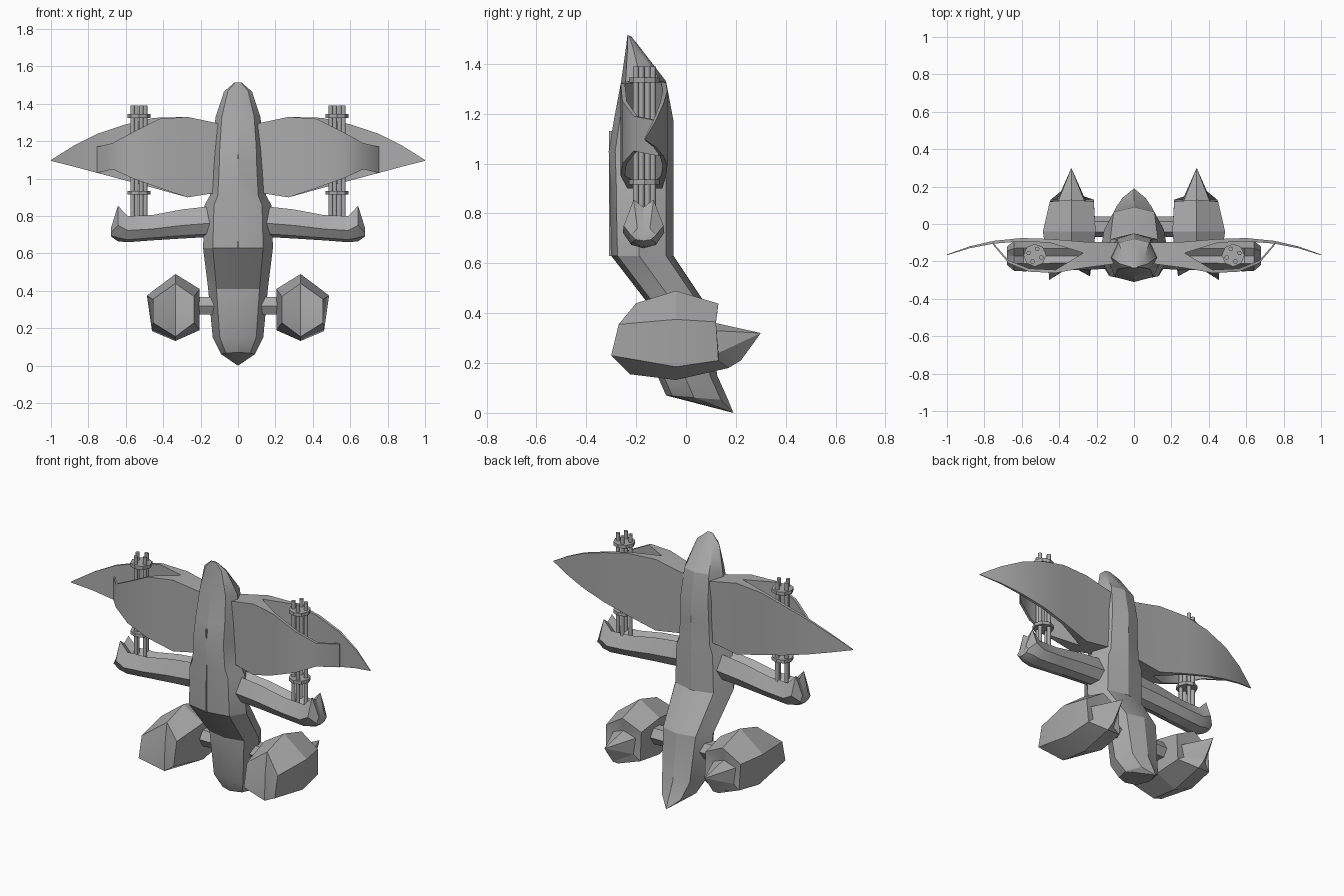
import bpy, bmesh, math
from mathutils import Matrix

cube = bpy.data.objects.get("Cube")
if cube:
    bpy.data.objects.remove(cube, do_unlink=True)

grey = bpy.data.materials.new("hull grey")
grey.use_nodes = True
GREY = (0.4, 0.4, 0.4, 1)
grey.diffuse_color = GREY
grey.node_tree.nodes["Principled BSDF"].inputs["Base Color"].default_value = GREY


def finish(name, bm, mirror=False, angle=25):
    """Turn a bmesh into a shaded object, optionally mirrored across x."""
    bmesh.ops.remove_doubles(bm, verts=bm.verts, dist=0.0005)
    bmesh.ops.recalc_face_normals(bm, faces=bm.faces)
    mesh = bpy.data.meshes.new(name)
    bm.to_mesh(mesh)
    bm.free()
    obj = bpy.data.objects.new(name, mesh)
    bpy.context.collection.objects.link(obj)
    mesh.materials.append(grey)
    if mirror:
        obj.modifiers.new("mirror", 'MIRROR').use_clip = False
    bpy.ops.object.select_all(action='DESELECT')
    obj.select_set(True)
    bpy.context.view_layer.objects.active = obj
    bpy.ops.object.shade_smooth_by_angle(angle=math.radians(angle))
    return obj


def loft(name, rings, mirror=False, angle=25):
    """Skin a series of rings; single-point rings close to a tip."""
    bm = bmesh.new()
    loops = [[bm.verts.new(p) for p in ring] for ring in rings]
    for a, b in zip(loops, loops[1:]):
        n = max(len(a), len(b))
        for i in range(n):
            j = (i + 1) % n
            if len(a) == 1:
                bm.faces.new((a[0], b[j], b[i]))
            elif len(b) == 1:
                bm.faces.new((a[i], a[j], b[0]))
            else:
                bm.faces.new((a[i], a[j], b[j], b[i]))
    for end in (loops[0], loops[-1]):
        if len(end) > 2:
            bm.faces.new(end)
    return finish(name, bm, mirror, angle)


# Fuselage: front z and y, back z and y, half width
def hull_ring(zf, yf, zb, yb, w):
    section = [(0, 0), (0.72, 0.1), (1, 0.45), (0.68, 0.88), (0, 1),
               (-0.68, 0.88), (-1, 0.45), (-0.72, 0.1)]
    return [(w * s, yf + (yb - yf) * t, zf + (zb - zf) * t) for s, t in section]


hull = [
    (1.515, -0.235, 1.51, -0.22, 0.02),
    (1.47, -0.24, 1.46, -0.18, 0.075),
    (1.33, -0.26, 1.33, -0.08, 0.12),
    (1.17, -0.29, 1.17, -0.05, 0.135),
    (1.05, -0.31, 1.05, -0.05, 0.14),
    (0.91, -0.305, 0.91, -0.05, 0.15),
    (0.86, -0.305, 0.86, -0.05, 0.178),
    (0.63, -0.30, 0.63, -0.05, 0.187),
    (0.41, -0.13, 0.42, 0.09, 0.16),
    (0.15, -0.115, 0.15, 0.125, 0.135),
    (0.07, -0.08, 0.05, 0.17, 0.09),
]
loft("fuselage", [hull_ring(*s) for s in hull] + [[(0, 0.19, 0)]])


# Wings and their front covers: x, outer y, inner y, top z, bottom z
def sheet_ring(x, outer, inner, top, bottom):
    return [(x, outer, top), (x, inner, top), (x, inner, bottom), (x, outer, bottom)]


wing = [
    (0.08, -0.10, -0.15, 1.29, 0.93),
    (0.27, -0.095, -0.155, 1.33, 0.90),
    (0.45, -0.08, -0.10, 1.325, 0.95),
    (0.60, -0.075, -0.093, 1.29, 0.99),
    (0.75, -0.09, -0.105, 1.24, 1.03),
    (0.88, -0.12, -0.13, 1.175, 1.065),
    (1.00, -0.163, -0.167, 1.10, 1.095),
]
cover = [
    (0.08, -0.21, -0.15, 1.29, 0.93),
    (0.27, -0.235, -0.155, 1.33, 0.90),
    (0.42, -0.262, -0.245, 1.32, 0.95),
    (0.56, -0.255, -0.238, 1.25, 1.00),
    (0.67, -0.21, -0.195, 1.19, 1.05),
    (0.755, -0.11, -0.098, 1.17, 1.03),
]
loft("wings", [sheet_ring(*s) for s in wing], True, 35)
loft("wing_covers", [sheet_ring(*s) for s in cover], True, 35)


# Gun arms: x, top z, bottom z, half depth, with a shallow trough on top
def arm_ring(x, top, bottom, d):
    h = top - bottom
    section = [(0, top - 0.03), (0.5, top), (1, bottom + 0.45 * h), (0.6, bottom + 0.1 * h),
               (0, bottom), (-0.6, bottom + 0.1 * h), (-1, bottom + 0.45 * h), (-0.5, top)]
    return [(x, -0.17 + d * s, z) for s, z in section]


arm = [
    (0.12, 0.855, 0.69, 0.07),
    (0.30, 0.835, 0.68, 0.075),
    (0.46, 0.805, 0.67, 0.08),
    (0.59, 0.80, 0.66, 0.083),
    (0.642, 0.855, 0.665, 0.08),
    (0.678, 0.74, 0.69, 0.05),
]
loft("gun_arms", [arm_ring(*s) for s in arm], True, 30)

# Gun barrels and the two clamps that hold them
GUN_X, GUN_Y = 0.53, -0.167
bm = bmesh.new()
for k in range(4):
    a = math.radians(20 + 90 * k)
    spot = (GUN_X + 0.036 * math.cos(a), GUN_Y + 0.036 * math.sin(a), 1.08)
    bmesh.ops.create_cone(bm, cap_ends=True, segments=10, radius1=0.012, radius2=0.012,
                          depth=0.62, matrix=Matrix.Translation(spot))
finish("gun_barrels", bm, True, 40)

bm = bmesh.new()
for z in (0.925, 1.335):
    bmesh.ops.create_cone(bm, cap_ends=True, segments=8, radius1=0.061, radius2=0.061,
                          depth=0.02, matrix=Matrix.Translation((GUN_X, GUN_Y, z)))
finish("barrel_clamps", bm, True)

# Engine pods: six-sided hulls with a dished nose and a spiked tail
POD_X = 0.335
pod = [
    [(0, -0.22, 0.31)],
    [(0, -0.2, 0.44), (0.12, -0.27, 0.355), (0.12, -0.3, 0.23),
     (0, -0.225, 0.155), (-0.10, -0.28, 0.23), (-0.10, -0.25, 0.37)],
    [(0, -0.04, 0.49), (0.152, -0.04, 0.375), (0.125, -0.04, 0.185),
     (0, -0.04, 0.132), (-0.13, -0.04, 0.19), (-0.13, -0.04, 0.41)],
    [(0, 0.13, 0.438), (0.115, 0.12, 0.365), (0.11, 0.13, 0.21),
     (0, 0.17, 0.18), (-0.12, 0.13, 0.21), (-0.12, 0.12, 0.38)],
    [(0, 0.12, 0.36), (0.075, 0.11, 0.33), (0.075, 0.13, 0.24),
     (0, 0.22, 0.21), (-0.075, 0.13, 0.24), (-0.075, 0.11, 0.33)],
    [(0, 0.3, 0.32)],
]
loft("engine_pods", [[(POD_X + x, y, z) for x, y, z in ring] for ring in pod], True, 20)

# Struts joining the pods to the fuselage
bm = bmesh.new()
bmesh.ops.create_cone(bm, cap_ends=True, segments=6, radius1=0.055, radius2=0.055, depth=0.14,
                      matrix=Matrix.Translation((0.17, -0.015, 0.32)) @ Matrix.Rotation(math.pi / 2, 4, 'Y'))
finish("pod_struts", bm, True)

# Slim ridge down the front of the fuselage
bm = bmesh.new()
bmesh.ops.create_cube(bm, size=1, matrix=Matrix.Translation((0, -0.302, 0.88))
                      @ Matrix.Diagonal((0.008, 0.012, 0.5, 1)))
finish("front_ridge", bm)
